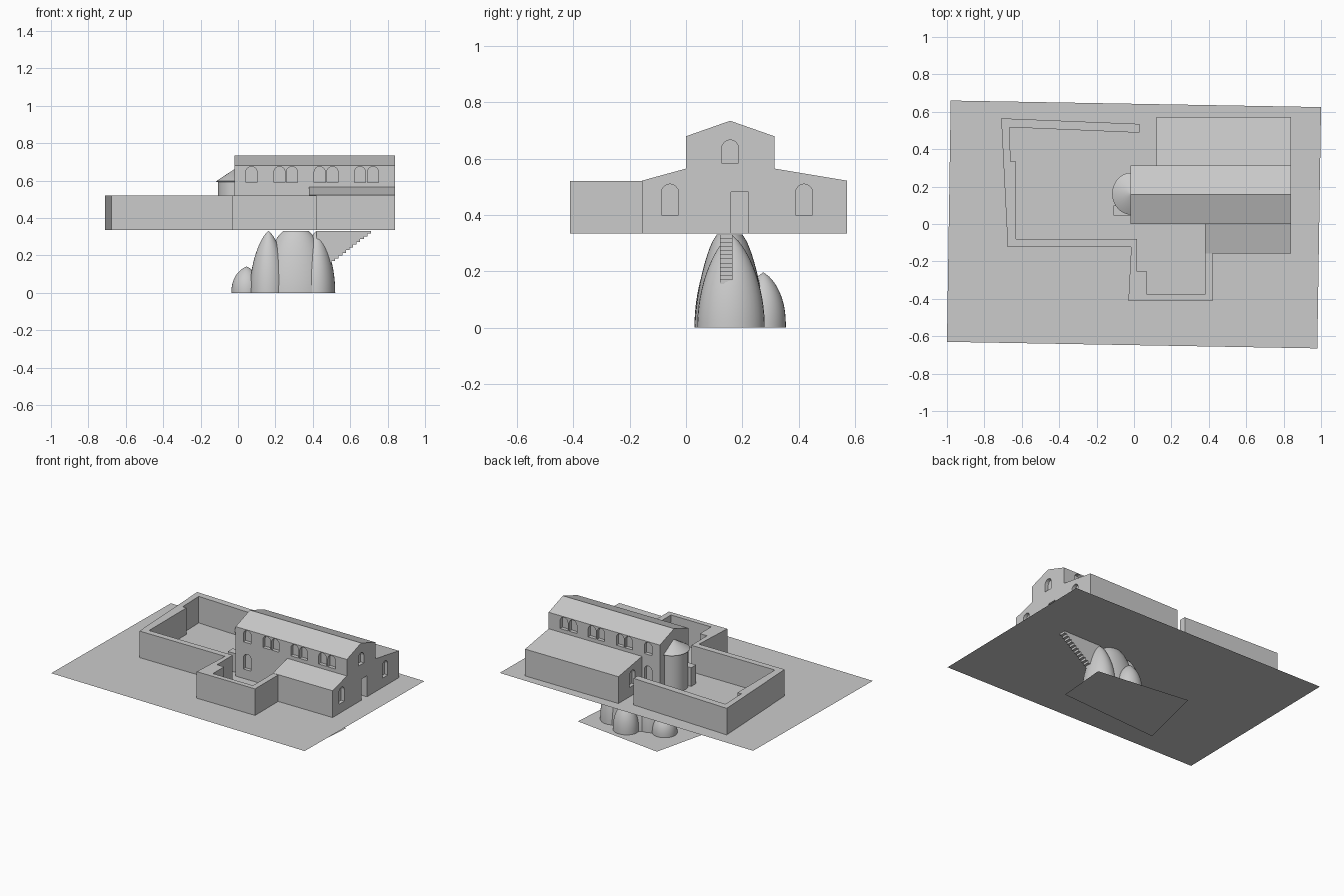
import bpy, bmesh, math
from mathutils import Vector

if "Cube" in bpy.data.objects:
    bpy.data.objects.remove(bpy.data.objects["Cube"])

stone = bpy.data.materials.new("grey stone")
stone.use_nodes = True
GREY = (0.6, 0.6, 0.6, 1)
stone.diffuse_color = GREY
stone.node_tree.nodes["Principled BSDF"].inputs["Base Color"].default_value = GREY

GROUND = 0.333
BASE = GROUND + 0.002
MID = 0.157      # y of the nave ridge
EAST, WEST = 0.84, -0.018


def finish(name, bm, smooth=False):
    mesh = bpy.data.meshes.new(name)
    bm.to_mesh(mesh)
    bm.free()
    mesh.materials.append(stone)
    ob = bpy.data.objects.new(name, mesh)
    bpy.context.scene.collection.objects.link(ob)
    if smooth:
        bpy.ops.object.select_all(action='DESELECT')
        ob.select_set(True)
        bpy.context.view_layer.objects.active = ob
        bpy.ops.object.shade_smooth_by_angle(angle=math.radians(40))
    return ob


def add_prism(bm, points, axis, a, b):
    """Extrude a 2D outline along an axis from a to b."""
    place = {'X': lambda p, t: (t, p[0], p[1]),
             'Y': lambda p, t: (p[0], t, p[1]),
             'Z': lambda p, t: (p[0], p[1], t)}[axis]
    low = [bm.verts.new(place(p, a)) for p in points]
    high = [bm.verts.new(place(p, b)) for p in points]
    n = len(points)
    faces = [bm.faces.new(low), bm.faces.new(high)]
    for i in range(n):
        j = (i + 1) % n
        faces.append(bm.faces.new((low[i], low[j], high[j], high[i])))
    bmesh.ops.recalc_face_normals(bm, faces=faces)


def prism(name, points, axis, a, b):
    bm = bmesh.new()
    add_prism(bm, points, axis, a, b)
    return finish(name, bm)


def sheet(name, corners, z):
    bm = bmesh.new()
    bm.faces.new([bm.verts.new((x, y, z)) for x, y in corners])
    return finish(name, bm)


def arch(c, z0, z1, w=0.06):
    """Outline of a round-headed window."""
    r = w / 2
    head = [(c + r * math.cos(i * math.pi / 8), z1 - r + r * math.sin(i * math.pi / 8))
            for i in range(9)]
    return [(c - r, z0), (c + r, z0)] + head


def carve(ob, cuts):
    """Cut recesses, each given as outline, axis, start, end."""
    bm = bmesh.new()
    for cut in cuts:
        add_prism(bm, *cut)
    cutter = finish("cutter", bm)
    cutter.hide_render = True
    mod = ob.modifiers.new("recesses", 'BOOLEAN')
    mod.operation, mod.solver, mod.object = 'DIFFERENCE', 'EXACT', cutter
    graph = bpy.context.evaluated_depsgraph_get()
    mesh = bpy.data.meshes.new_from_object(ob.evaluated_get(graph))
    ob.modifiers.clear()
    ob.data = mesh
    bpy.data.objects.remove(cutter)


# Ground sheets
sheet("ground", [(-1, -0.63), (0.98, -0.665), (1, 0.625), (-0.98, 0.66)], GROUND)
sheet("cave_floor", [(-0.2, -0.06), (0.56, -0.01), (0.59, 0.35), (-0.08, 0.435)], 0)

# Nave with clerestory windows on both long sides
S, N = 0.0, 2 * MID
nave = prism("nave", [(S, BASE), (N, BASE), (N, 0.68), (MID, 0.735), (S, 0.68)],
             'X', WEST, EAST)
DEPTH = 0.025
cuts = []
for side, inward in ((S, 1), (N, -1)):
    span = (side - inward * 0.02, side + inward * DEPTH)
    for x in (0.072, 0.222, 0.288, 0.437, 0.505, 0.652, 0.722):
        cuts.append((arch(x, 0.59, 0.675), 'Y', *span))
    cuts.append((arch(0.072, 0.40, 0.51), 'Y', *span))
cuts.append((arch(MID, 0.585, 0.667), 'X', EAST - DEPTH, EAST + 0.02))
door = [(0.16, BASE - 0.01), (0.222, BASE - 0.01), (0.222, 0.482), (0.16, 0.482)]
cuts.append((door, 'X', EAST - 0.06, EAST + 0.02))
carve(nave, cuts)

# Lean-to aisles
front_aisle = prism("front_aisle", [(S, BASE), (S, 0.565), (-0.157, 0.522), (-0.157, BASE)],
                    'X', 0.38, EAST)
carve(front_aisle, [(arch(-0.057, 0.40, 0.51), 'X', EAST - DEPTH, EAST + 0.02)])
back_aisle = prism("back_aisle", [(N, BASE), (N, 0.565), (0.573, 0.522), (0.573, BASE)],
                   'X', 0.12, EAST)
carve(back_aisle, [(arch(0.42, 0.40, 0.51), 'X', EAST - DEPTH, EAST + 0.02),
                   (arch(0.42, 0.40, 0.51), 'X', 0.10, 0.12 + DEPTH)])


# Lofts of elliptical rings: (z, half width x, half width y)
def loft(name, cx, cy, rings, sides=32):
    bm = bmesh.new()
    rows = []
    for z, rx, ry in rings:
        rows.append([bm.verts.new((cx + rx * math.cos(2 * math.pi * i / sides),
                                   cy + ry * math.sin(2 * math.pi * i / sides), z))
                     for i in range(sides)])
    for lo, hi in zip(rows, rows[1:]):
        for i in range(sides):
            j = (i + 1) % sides
            bm.faces.new((lo[i], lo[j], hi[j], hi[i]))
    bm.faces.new(rows[-1])
    return finish(name, bm, True)


# Apse with its half-cone roof, and the small block beside it
loft("apse", -0.015, MID + 0.005, [(BASE, 0.092, 0.1), (0.597, 0.092, 0.1)])
loft("apse_roof", -0.015, MID + 0.005,
     [(0.593, 0.09, 0.1), (0.594, 0.102, 0.112), (0.597, 0.102, 0.112), (0.663, 0.001, 0.001)])
prism("apse_block", [(-0.11, 0.045), (-0.02, 0.045), (-0.02, 0.1), (-0.11, 0.1)],
      'Z', BASE, 0.465)

# Courtyard wall, a single bent outline
prism("courtyard_wall",
      [(.42, -.157), (.42, -.412), (-.03, -.412), (-.015, -.122), (-.675, -.122),
       (-.71, .565), (.03, .535), (.03, .488), (-.665, .517), (-.66, .333),
       (-.63, .333), (-.63, -.08), (.015, -.08), (.015, -.253), (.07, -.253),
       (.07, -.377), (.38, -.377), (.38, -.157)], 'Z', BASE, 0.52)

# Sunken stair passage with a stepped underside
STEPS, TOP = 12, GROUND - 0.002
run, rise = 0.23 / STEPS, (TOP - 0.155) / STEPS
outline = [(0.42, TOP), (0.42, 0.155)]
for i in range(STEPS):
    x, z = 0.5 + i * run, 0.155 + i * rise
    outline += [(x, z), (x, z + rise)]
outline += [(0.73, TOP)]
prism("stair_passage", outline, 'Y', 0.12, 0.165)


# Cave chambers: rounded mounds below the ground
def mound(name, x, y, rx, ry, height, tip=0.0, power=1.6):
    rings = []
    for i in range(15):
        t = i / 14
        s = tip + (1 - tip) * (1 - t ** power) ** 0.75
        rings.append((height * t, max(rx * s, 0.002), max(ry * s, 0.002)))
    loft(name, x, y, rings)


mound("front_chamber", 0.163, 0.135, 0.1, 0.105, TOP, power=2)
mound("main_chamber", 0.31, 0.155, 0.19, 0.125, TOP, tip=0.36)
mound("stair_chamber", 0.42, 0.16, 0.1, 0.12, TOP, power=2)
mound("back_chamber", 0.27, 0.275, 0.085, 0.08, 0.195, power=2.4)
mound("side_chamber", 0.045, 0.17, 0.08, 0.08, 0.14, power=2.4)
